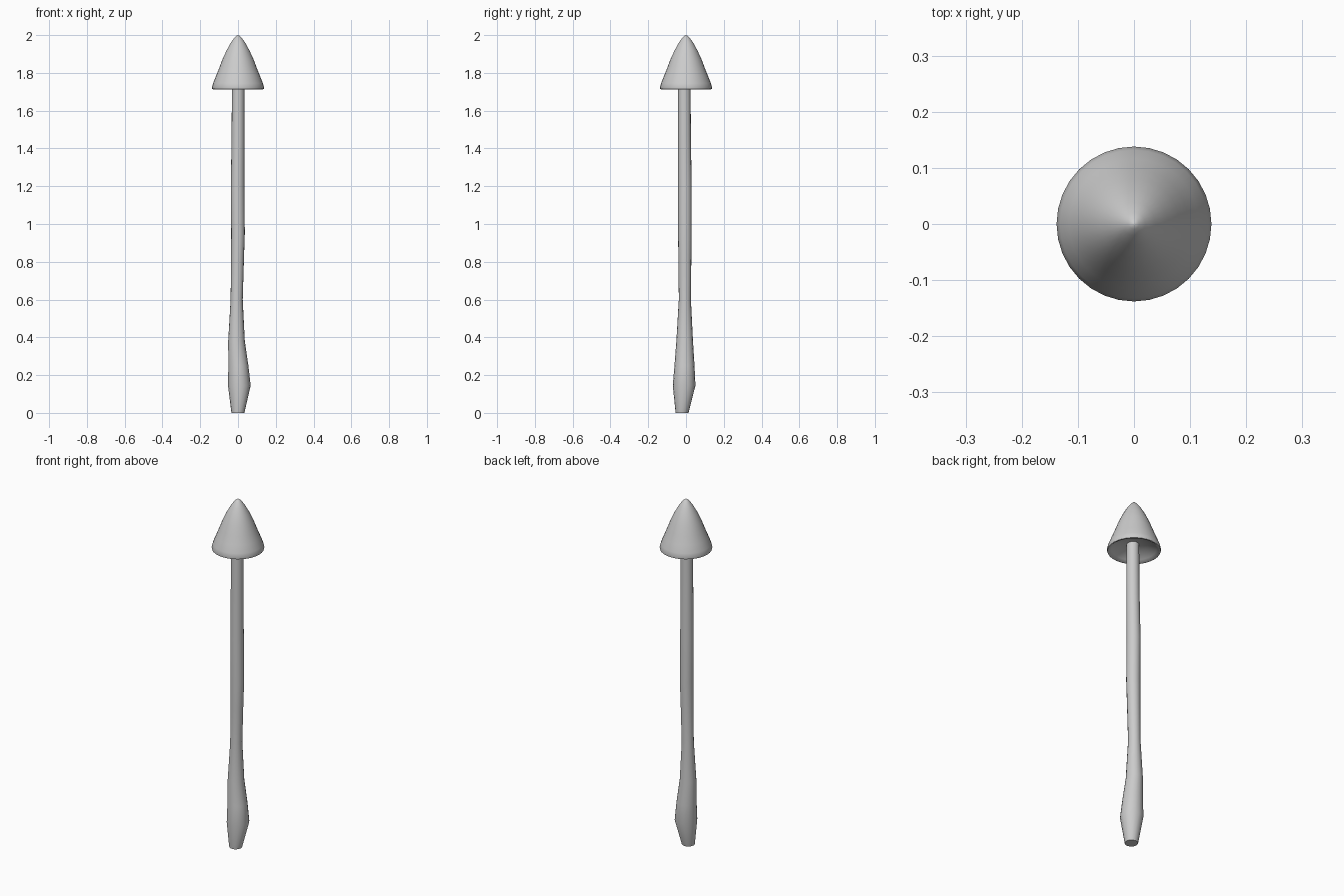
import bpy, bmesh, math

if "Cube" in bpy.data.objects:
    bpy.data.objects.remove(bpy.data.objects["Cube"])

SIDES = 32


def lofted(name, rings, sides=SIDES, close_start=True, close_end=True):
    """Skin circular rings given as (x, y, z, radius)."""
    bm = bmesh.new()
    loops = []
    for x, y, z, r in rings:
        loops.append([bm.verts.new((x + r * math.cos(2 * math.pi * i / sides),
                                    y + r * math.sin(2 * math.pi * i / sides), z))
                      for i in range(sides)])
    for a, b in zip(loops, loops[1:]):
        for i in range(sides):
            j = (i + 1) % sides
            bm.faces.new((a[i], a[j], b[j], b[i]))
    if close_start:
        bm.faces.new(loops[0][::-1])
    if close_end:
        bm.faces.new(loops[-1])
    bmesh.ops.recalc_face_normals(bm, faces=bm.faces)
    mesh = bpy.data.meshes.new(name)
    bm.to_mesh(mesh)
    bm.free()
    ob = bpy.data.objects.new(name, mesh)
    bpy.context.collection.objects.link(ob)
    bpy.context.view_layer.objects.active = ob
    ob.select_set(True)
    bpy.ops.object.shade_smooth_by_angle(angle=math.radians(50))
    ob.select_set(False)
    return ob


# slender, slightly wavy stem with a swollen foot
lofted("stem", [
    (0.000, -0.021, 0.00, 0.034),
    (0.000, -0.020, 0.01, 0.036),
    (0.007, -0.010, 0.145, 0.060),
    (0.002, -0.008, 0.25, 0.053),
    (-0.008, -0.007, 0.38, 0.044),
    (-0.007, -0.006, 0.60, 0.032),
    (-0.003, -0.006, 0.80, 0.034),
    (0.000, -0.006, 0.95, 0.036),
    (-0.002, -0.006, 1.20, 0.036),
    (0.000, -0.008, 1.45, 0.034),
    (0.001, -0.009, 1.76, 0.033),
], sides=16)

# pointed bell cap with a rolled rim and hollow underside
lofted("cap", [
    (0, 0, 1.755, 0.025),
    (0, 0, 1.745, 0.070),
    (0, 0, 1.725, 0.115),
    (0, 0, 1.713, 0.130),
    (0, 0, 1.714, 0.136),
    (0, 0, 1.722, 0.138),
    (0, 0, 1.745, 0.132),
    (0, 0, 1.785, 0.116),
    (0, 0, 1.83, 0.098),
    (0, 0, 1.875, 0.081),
    (0, 0, 1.92, 0.060),
    (0, 0, 1.96, 0.038),
    (0, 0, 1.985, 0.020),
    (0, 0, 1.996, 0.009),
    (0, 0, 2.00, 0.002),
])
